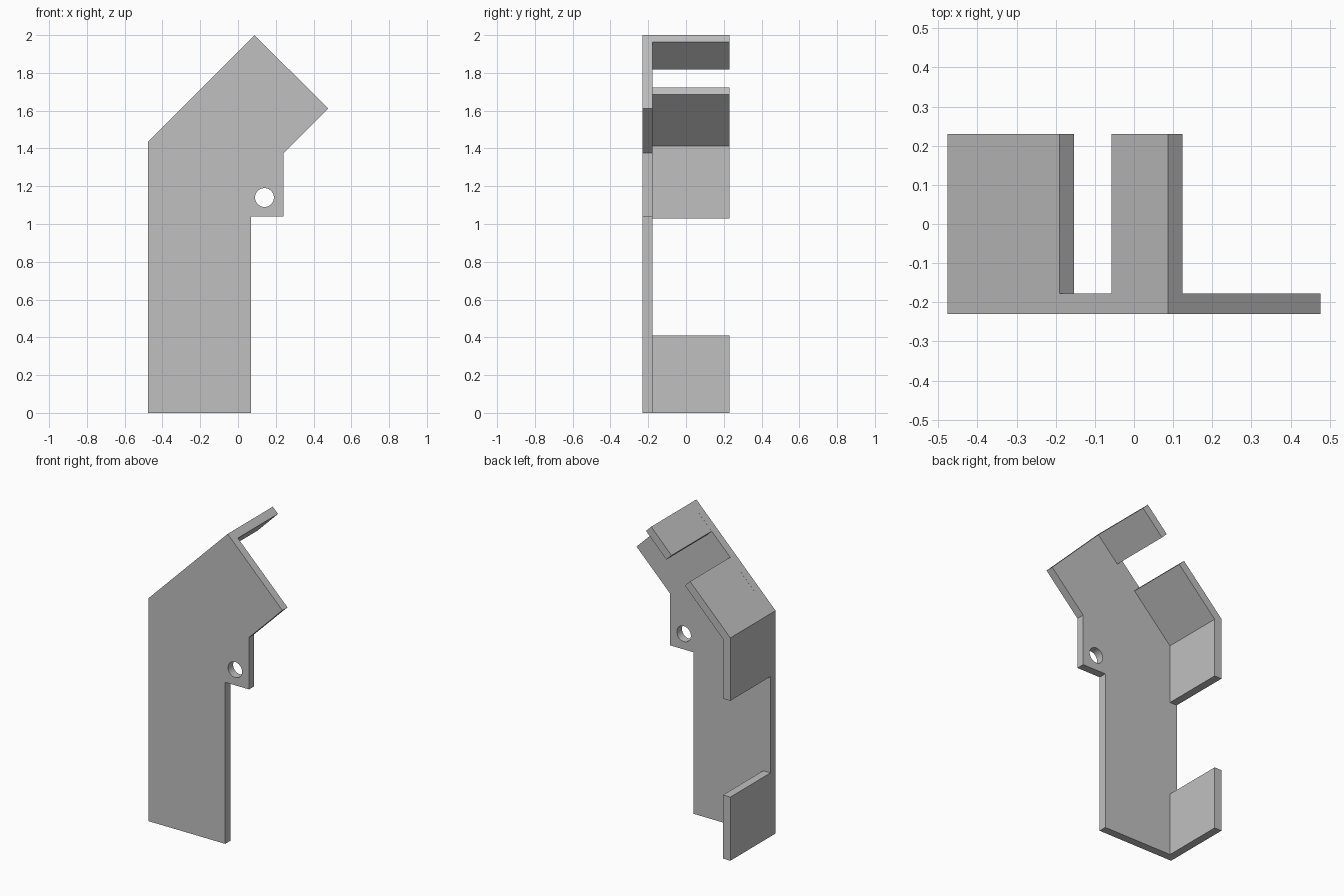
import bpy
import bmesh
from math import radians

cube = bpy.data.objects.get("Cube")
if cube:
    bpy.data.objects.remove(cube, do_unlink=True)

# Single bare metal colour
grey = bpy.data.materials.new("plain grey")
grey.use_nodes = True
colour = (0.53, 0.53, 0.53, 1)
grey.diffuse_color = colour
grey.node_tree.nodes["Principled BSDF"].inputs["Base Color"].default_value = colour

FRONT, INNER, BACK = -0.23, -0.178, 0.23   # depth of plate and flanges
LEFT, T = -0.477, 0.052                    # folded edge and sheet thickness
BEND = 1.435                               # height where the edge turns 45 degrees
D = T * 0.7071                             # thickness split along the slope


def prism(name, profile, y0, y1):
    """Extrude an (x, z) profile from y0 to y1."""
    bm = bmesh.new()
    face = bm.faces.new([bm.verts.new((x, y0, z)) for x, z in profile])
    grown = bmesh.ops.extrude_face_region(bm, geom=[face])["geom"]
    verts = [v for v in grown if isinstance(v, bmesh.types.BMVert)]
    bmesh.ops.translate(bm, verts=verts, vec=(0, y1 - y0, 0))
    bmesh.ops.recalc_face_normals(bm, faces=bm.faces)
    mesh = bpy.data.meshes.new(name)
    bm.to_mesh(mesh)
    bm.free()
    mesh.materials.append(grey)
    obj = bpy.data.objects.new(name, mesh)
    bpy.context.collection.objects.link(obj)
    return obj


def slope(x):
    """Point on the outer sloping edge."""
    return (x, BEND + x - LEFT)


def inset(point):
    """Move a slope point inward by the sheet thickness."""
    return (point[0] + D, point[1] - D)


# Main plate with its angled head and side tab
plate = prism("main_plate", [
    (LEFT, 0), (0.07, 0), (0.07, 1.04), (0.24, 1.04), (0.24, 1.375),
    (0.477, 1.612), (0.087, 2.0), (LEFT, BEND)], FRONT, INNER)

# Round hole through the tab
bpy.ops.mesh.primitive_cylinder_add(
    vertices=48, radius=0.05, depth=0.3,
    location=(0.14, (FRONT + INNER) / 2, 1.14), rotation=(radians(90), 0, 0))
cutter = bpy.context.object
cutter.name = "hole_cutter"
cutter.hide_render = True
cutter.data.materials.append(grey)
cut = plate.modifiers.new("tab hole", "BOOLEAN")
cut.operation = "DIFFERENCE"
cut.solver = "EXACT"
cut.object = cutter
bpy.ops.object.select_all(action="DESELECT")
plate.select_set(True)
bpy.context.view_layer.objects.active = plate
bpy.ops.object.modifier_apply(modifier=cut.name)
bpy.data.objects.remove(cutter, do_unlink=True)
bpy.ops.object.shade_smooth_by_angle(angle=radians(30))

# Flange at the foot
prism("lower_flange", [
    (LEFT, 0), (LEFT + T, 0), (LEFT + T, 0.41), (LEFT, 0.41)], INNER, BACK)

# Bent flange wrapping the corner
end = slope(-0.19)
inner_bend = (LEFT + T, BEND + T - 2 * D)
prism("bent_flange", [
    (LEFT, 1.03), (LEFT + T, 1.03), inner_bend, inset(end), end,
    (LEFT, BEND)], INNER, BACK)

# Short sloping flange at the peak
low, high = slope(-0.058), (0.087, 2.0)
prism("top_flange", [low, inset(low), inset(high), high], INNER, BACK)
